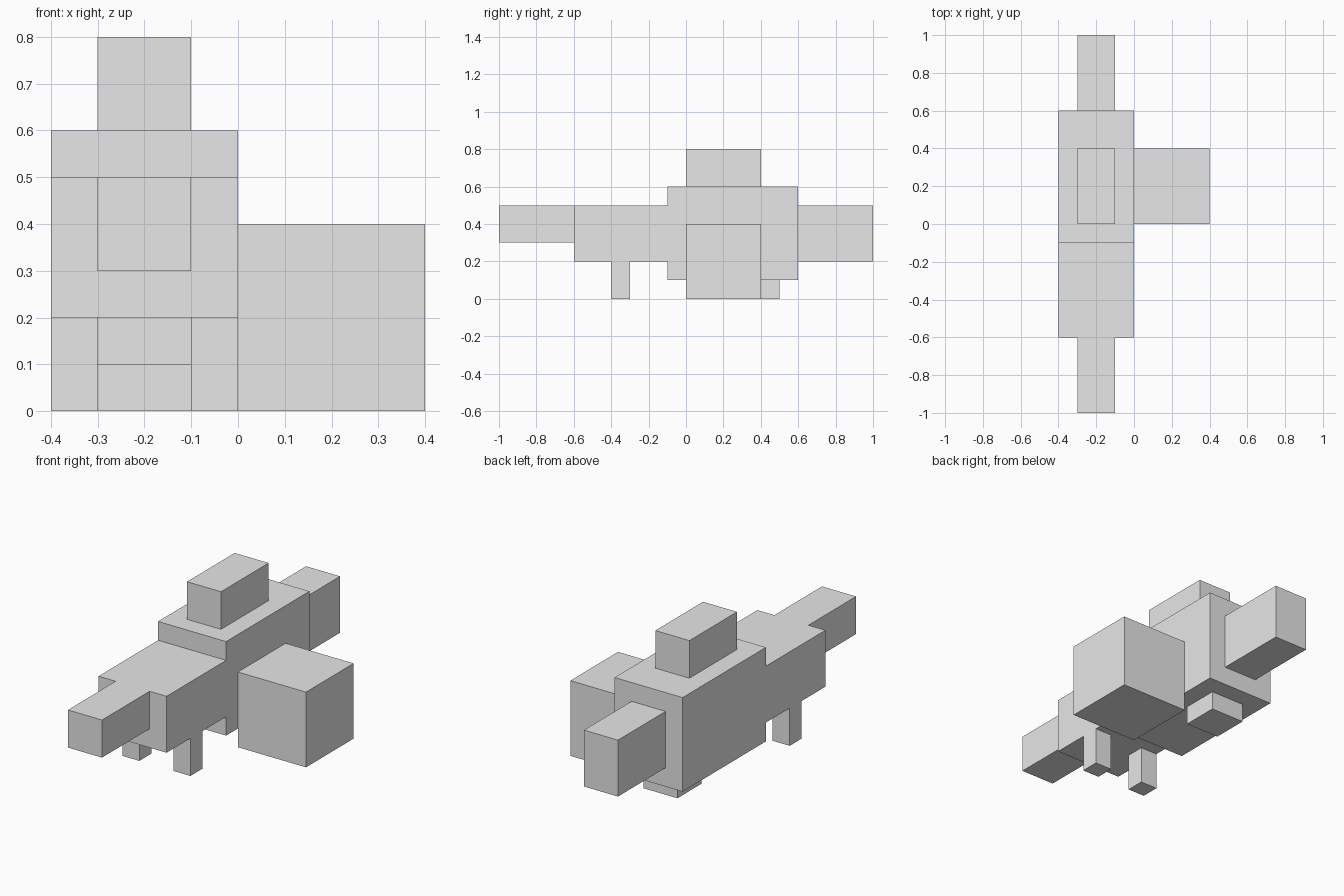
import bpy
import bmesh
from mathutils import Vector

cube = bpy.data.objects.get("Cube")
if cube:
    bpy.data.objects.remove(cube, do_unlink=True)

grey = bpy.data.materials.new("plain grey")
grey.use_nodes = True
colour = (0.8, 0.8, 0.8, 1)
grey.diffuse_color = colour
grey.node_tree.nodes["Principled BSDF"].inputs["Base Color"].default_value = colour


def box(name, x, y, z):
    """Flat-faced block spanning the given x, y and z ranges."""
    spans = (x, y, z)
    centre = Vector([(a + b) / 2 for a, b in spans])
    size = Vector([b - a for a, b in spans])
    bm = bmesh.new()
    bmesh.ops.create_cube(bm, size=1)
    bmesh.ops.scale(bm, vec=size, verts=bm.verts)
    mesh = bpy.data.meshes.new(name)
    bm.to_mesh(mesh)
    bm.free()
    mesh.materials.append(grey)
    obj = bpy.data.objects.new(name, mesh)
    obj.location = centre
    bpy.context.collection.objects.link(obj)
    return obj


wide = (-0.4, 0)
narrow = (-0.3, -0.1)

# Main hull in two stepped sections
box("front_body", wide, (-0.6, -0.1), (0.2, 0.5))
box("rear_body", wide, (-0.1, 0.6), (0.1, 0.6))

# Narrow blocks on the centre line of the hull
box("nose", narrow, (-1, -0.6), (0.3, 0.5))
box("tail", narrow, (0.6, 1), (0.2, 0.5))
box("top_block", narrow, (0, 0.4), (0.6, 0.8))
box("rear_foot", narrow, (0.3, 0.5), (0, 0.1))

# Large cube on the left side
box("side_cube", (0, 0.4), (0, 0.4), (0, 0.4))

# Pair of front legs
for side, x in (("right", (-0.4, -0.3)), ("left", (-0.1, 0))):
    box("front_leg_" + side, x, (-0.4, -0.3), (0, 0.2))
